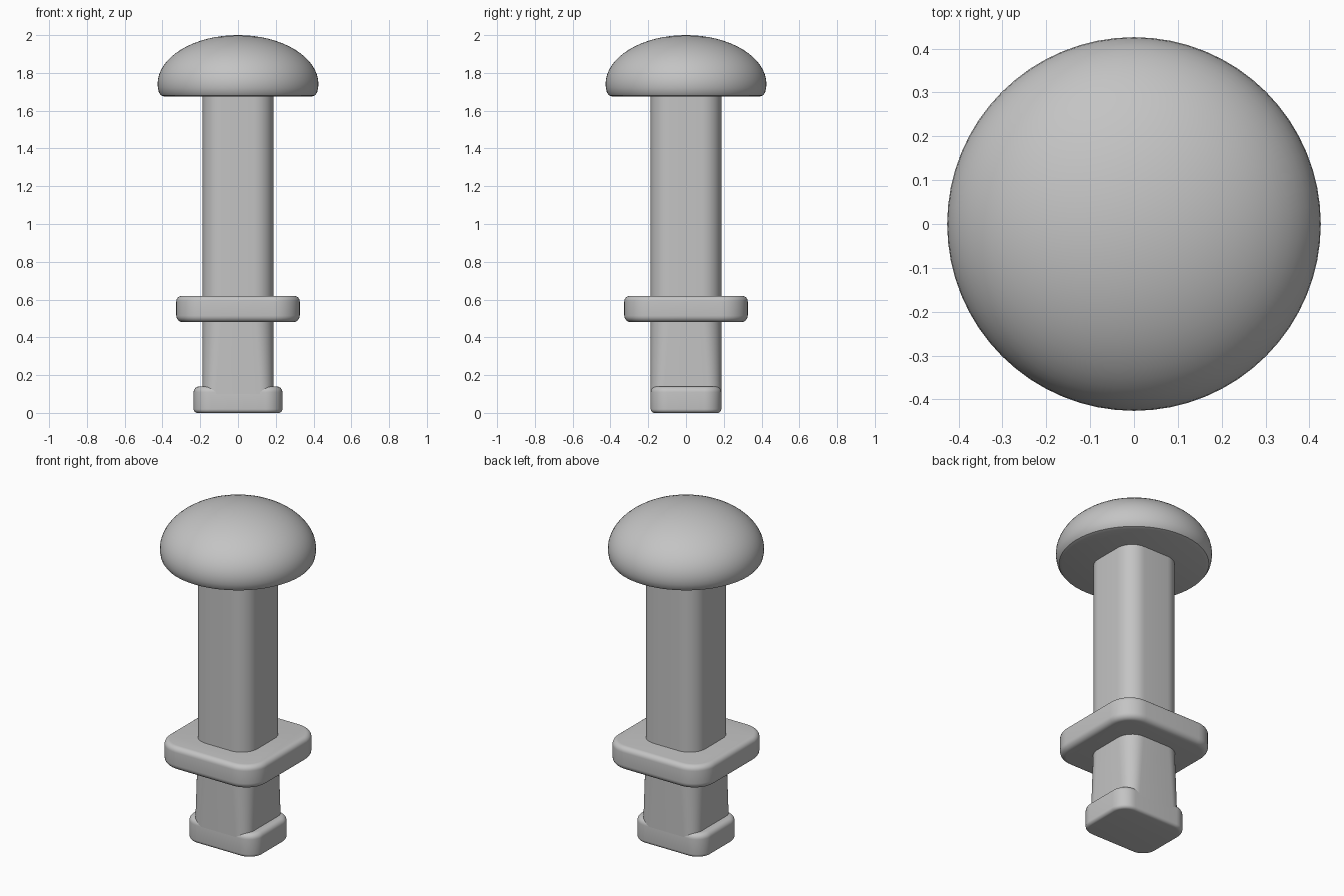
import bpy, bmesh, math

cube = bpy.data.objects.get("Cube")
if cube:
    bpy.data.objects.remove(cube, do_unlink=True)

grey = bpy.data.materials.new("plain grey")
grey.use_nodes = True
grey.diffuse_color = (0.55, 0.55, 0.55, 1)
grey.node_tree.nodes["Principled BSDF"].inputs["Base Color"].default_value = (0.55, 0.55, 0.55, 1)


def rounded_rect(hx, hy, r, steps=10):
    """Outline of a rectangle with round corners."""
    pts = []
    for k, (sx, sy) in enumerate([(1, 1), (-1, 1), (-1, -1), (1, -1)]):
        for i in range(steps + 1):
            a = math.pi / 2 * (k + i / steps)
            pts.append((sx * (hx - r) + r * math.cos(a), sy * (hy - r) + r * math.sin(a)))
    return pts


def finish(name, bm):
    """Turn a bmesh into a smooth-shaded object."""
    bmesh.ops.recalc_face_normals(bm, faces=bm.faces)
    mesh = bpy.data.meshes.new(name)
    bm.to_mesh(mesh)
    bm.free()
    mesh.materials.append(grey)
    obj = bpy.data.objects.new(name, mesh)
    bpy.context.collection.objects.link(obj)
    bpy.ops.object.select_all(action='DESELECT')
    bpy.context.view_layer.objects.active = obj
    obj.select_set(True)
    bpy.ops.object.shade_smooth_by_angle(angle=math.radians(35))


def loft(name, sections):
    """Skin rounded rectangles given as (z, half x, half y, corner radius)."""
    bm = bmesh.new()
    rings = [[bm.verts.new((x, y, z)) for x, y in rounded_rect(hx, hy, r)]
             for z, hx, hy, r in sections]
    for a, b in zip(rings, rings[1:]):
        for i in range(len(a)):
            j = (i + 1) % len(a)
            bm.faces.new((a[i], a[j], b[j], b[i]))
    bm.faces.new(rings[0])
    bm.faces.new(rings[-1])
    finish(name, bm)


def soft_block(name, z0, z1, hx, hy, r, low, high, steps=6):
    """Rounded block with filleted lower and upper rims."""
    angles = [math.pi / 2 * i / steps for i in range(steps + 1)]
    sections = []
    for a in angles:
        d = low * (1 - math.sin(a))
        sections.append((z0 + low * (1 - math.cos(a)), hx - d, hy - d, r - d))
    for a in angles:
        d = high * (1 - math.cos(a))
        sections.append((z1 - high * (1 - math.sin(a)), hx - d, hy - d, r - d))
    loft(name, sections)


# Post: long upper shaft, and lower shaft whose corners tighten downwards
loft("upper_shaft", [(0.55, 0.187, 0.187, 0.105), (1.7, 0.187, 0.187, 0.105)])
loft("lower_shaft", [(0.1, 0.187, 0.187, 0.07), (0.55, 0.187, 0.187, 0.105)])

# Collar and foot
soft_block("collar", 0.48, 0.62, 0.327, 0.327, 0.14, 0.035, 0.03)
soft_block("foot", 0, 0.14, 0.235, 0.187, 0.09, 0.02, 0.03)

# Domed cap, spun from a half profile
profile = [(0, 1.675), (0.39, 1.675), (0.408, 1.681), (0.419, 1.697), (0.424, 1.72)]
for i in range(17):
    a = math.pi / 2 * i / 16
    profile.append((0.426 * math.cos(a) if i < 16 else 0, 1.74 + 0.26 * math.sin(a)))
bm = bmesh.new()
verts = [bm.verts.new((x, 0, z)) for x, z in profile]
edges = [bm.edges.new(pair) for pair in zip(verts, verts[1:])]
bmesh.ops.spin(bm, geom=verts + edges, cent=(0, 0, 0), axis=(0, 0, 1),
               angle=math.tau, steps=64, use_duplicate=False)
bmesh.ops.remove_doubles(bm, verts=bm.verts, dist=0.0005)
finish("domed_cap", bm)
